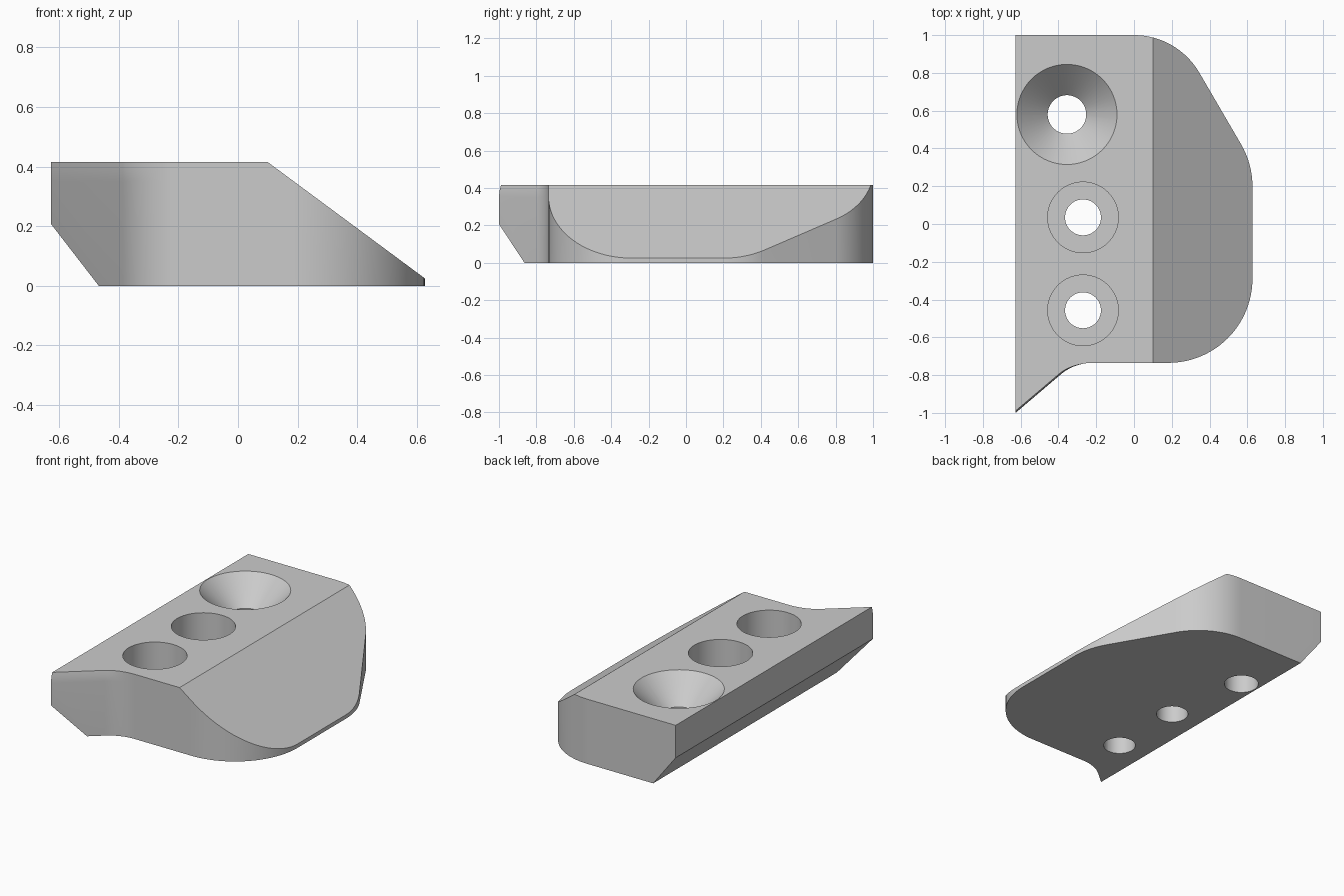
import bpy
import bmesh
from math import sin, cos, radians, tau
from mathutils import Vector

cube = bpy.data.objects.get("Cube")
if cube:
    bpy.data.objects.remove(cube, do_unlink=True)

LEFT, RIGHT, TOP = -0.627, 0.627, 0.415

grey = bpy.data.materials.new("light grey")
grey.use_nodes = True
grey.diffuse_color = (0.6, 0.6, 0.6, 1)
grey.node_tree.nodes["Principled BSDF"].inputs["Base Color"].default_value = (0.6, 0.6, 0.6, 1)


def arc(cx, cy, r, start, end, steps=16):
    angles = [radians(start + (end - start) * i / steps) for i in range(steps + 1)]
    return [(cx + r * cos(a), cy + r * sin(a)) for a in angles]


def stack(bm, rings):
    """Join matching rings of points into a closed solid."""
    loops = [[bm.verts.new(p) for p in ring] for ring in rings]
    n = len(loops[0])
    for low, high in zip(loops, loops[1:]):
        for i in range(n):
            j = (i + 1) % n
            bm.faces.new((low[i], low[j], high[j], high[i]))
    bm.faces.new(loops[0][::-1])
    bm.faces.new(loops[-1])
    bmesh.ops.recalc_face_normals(bm, faces=bm.faces)


def finish(bm, name):
    mesh = bpy.data.meshes.new(name)
    bm.to_mesh(mesh)
    bm.free()
    mesh.materials.append(grey)
    obj = bpy.data.objects.new(name, mesh)
    bpy.context.collection.objects.link(obj)
    return obj


# Plan outline, clockwise from the back right corner
outline = [(LEFT, 1.0)]
outline += arc(0, 0.6, 0.4, 90, 30)
outline += arc(RIGHT - 0.44, 0.2, 0.44, 30, 0)
outline += arc(RIGHT - 0.445, -0.29, 0.445, 0, -90, 24)
outline += arc(-0.22, -0.995, 0.26, 90, 130)
outline += [(LEFT, -1.0)]


def ring(z, ease):
    # the flared front corner leans back slightly near the top
    return [(x, y + ease * min(1, max(0, (-0.74 - y) / 0.06)), z) for x, y in outline]


# Block body with a sloped left side and a chamfered lower right edge
bm = bmesh.new()
stack(bm, [ring(0, 0), ring(0.35, 0), ring(0.385, 0.003), ring(TOP, 0.011)])
for point, normal in (((0.1, 0, TOP), (0.39, 0, 0.527)),
                      ((-0.467, 0, 0), (-0.207, 0, -0.16))):
    cut = bmesh.ops.bisect_plane(bm, geom=bm.verts[:] + bm.edges[:] + bm.faces[:],
                                 plane_co=point, plane_no=Vector(normal).normalized(),
                                 clear_outer=True)
    rim = [e for e in cut["geom_cut"] if isinstance(e, bmesh.types.BMEdge) and e.is_boundary]
    bmesh.ops.edgeloop_fill(bm, edges=rim)
bmesh.ops.recalc_face_normals(bm, faces=bm.faces)
block = finish(bm, "block")

# Screw holes: one countersunk, two counterbored
countersink = [(0.102, -0.1), (0.102, 0.252), (0.285, 0.435)]
counterbore = [(0.095, -0.1), (0.095, 0.2), (0.187, 0.2), (0.187, 0.5)]
holes = [("countersunk_hole", -0.355, 0.58, countersink),
         ("middle_hole", -0.27, 0.035, counterbore),
         ("front_hole", -0.27, -0.457, counterbore)]

bpy.context.view_layer.objects.active = block
for name, cx, cy, profile in holes:
    bm = bmesh.new()
    stack(bm, [[(cx + r * cos(tau * i / 64), cy + r * sin(tau * i / 64), z)
                for i in range(64)] for r, z in profile])
    cutter = finish(bm, name)
    cutter.hide_render = True
    mod = block.modifiers.new(name, "BOOLEAN")
    mod.operation = "DIFFERENCE"
    mod.solver = "EXACT"
    mod.object = cutter
    bpy.ops.object.modifier_apply(modifier=mod.name)
    bpy.data.objects.remove(cutter, do_unlink=True)

# Smooth curved walls, crisp edges
for obj in bpy.context.selected_objects:
    obj.select_set(False)
block.select_set(True)
bpy.ops.object.shade_smooth_by_angle(angle=radians(25))
